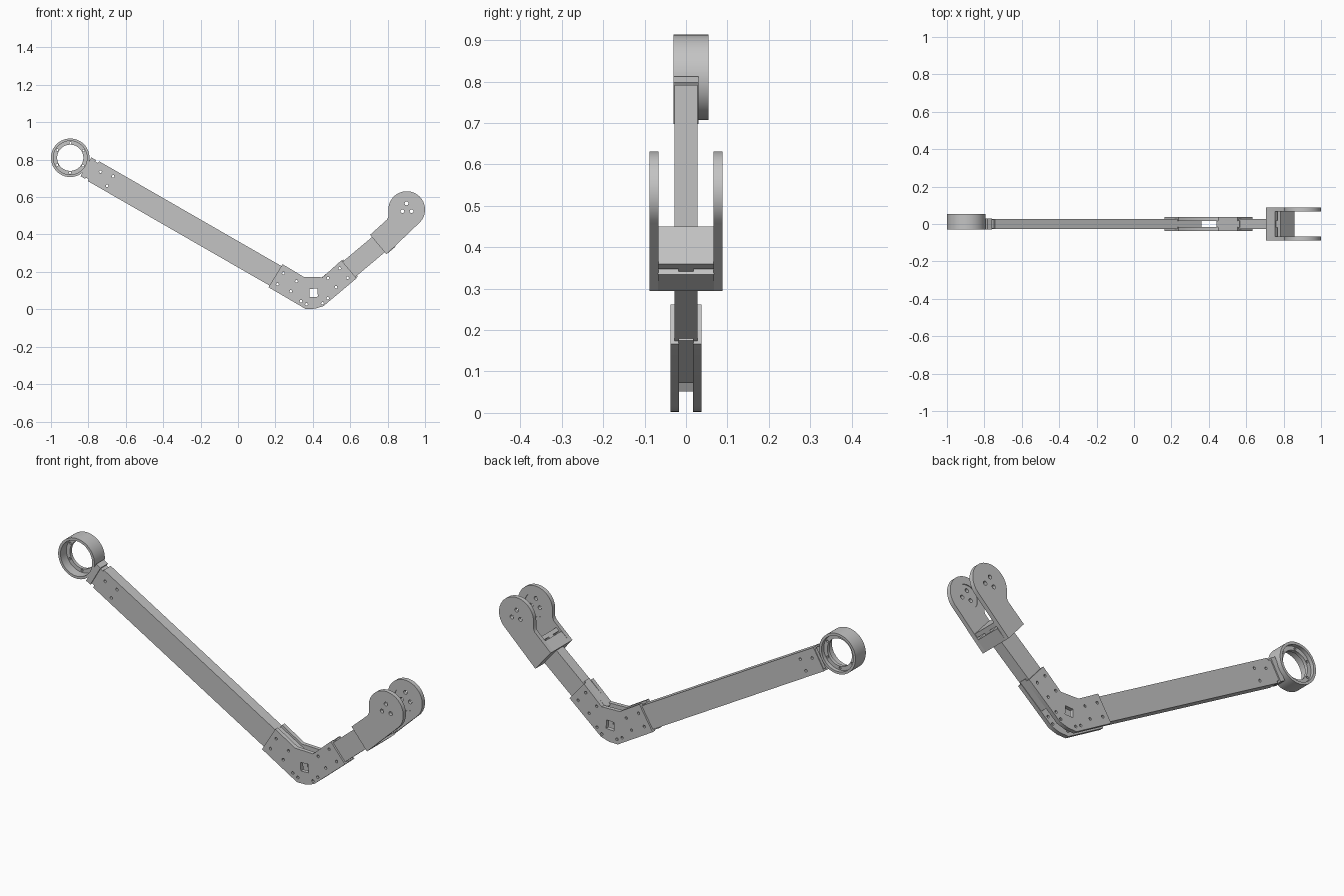
import bpy, bmesh, math
from mathutils import Vector

if "Cube" in bpy.data.objects:
    bpy.data.objects.remove(bpy.data.objects["Cube"])

grey = bpy.data.materials.new("aluminium_grey")
grey.diffuse_color = (0.55, 0.55, 0.55, 1)
grey.use_nodes = True
grey.node_tree.nodes["Principled BSDF"].inputs["Base Color"].default_value = grey.diffuse_color


def add_prism(bm, pts, y0, y1):
    """Extrude an x-z outline from y0 to y1."""
    a = [bm.verts.new((x, y0, z)) for x, z in pts]
    b = [bm.verts.new((x, y1, z)) for x, z in pts]
    n = len(pts)
    bm.faces.new(a)
    bm.faces.new(b[::-1])
    for i in range(n):
        j = (i + 1) % n
        bm.faces.new((a[j], a[i], b[i], b[j]))


def finish(name, bm):
    bmesh.ops.recalc_face_normals(bm, faces=bm.faces)
    me = bpy.data.meshes.new(name)
    bm.to_mesh(me)
    bm.free()
    ob = bpy.data.objects.new(name, me)
    bpy.context.collection.objects.link(ob)
    me.materials.append(grey)
    return ob


def prism(name, pts, y0, y1):
    bm = bmesh.new()
    add_prism(bm, pts, y0, y1)
    return finish(name, bm)


def circle(c, r, n=16, a0=0.0, a1=None):
    """Points on a circle, or on an arc when a1 is given."""
    step = 2 * math.pi / n if a1 is None else (a1 - a0) / (n - 1)
    return [(c[0] + r * math.cos(a0 + i * step), c[1] + r * math.sin(a0 + i * step))
            for i in range(n)]


def cut(ob, outlines, y0=-0.2, y1=0.2):
    """Cut a set of outlines through a part."""
    bm = bmesh.new()
    for o in outlines:
        add_prism(bm, o, y0, y1)
    tool = finish("cutter", bm)
    tool.hide_render = True
    mod = ob.modifiers.new("holes", "BOOLEAN")
    mod.operation, mod.solver, mod.object = "DIFFERENCE", "EXACT", tool
    dg = bpy.context.evaluated_depsgraph_get()
    me = bpy.data.meshes.new_from_object(ob.evaluated_get(dg))
    ob.modifiers.clear()
    ob.data = me
    bpy.data.objects.remove(tool)


def smooth(ob):
    bpy.ops.object.select_all(action="DESELECT")
    ob.select_set(True)
    bpy.context.view_layer.objects.active = ob
    bpy.ops.object.shade_smooth_by_angle(angle=math.radians(30))


class Axis:
    """Straight arm axis in the x-z plane."""
    def __init__(self, origin, deg):
        self.o = Vector(origin)
        t = math.radians(deg)
        self.d = Vector((math.cos(t), math.sin(t)))
        self.n = Vector((-self.d.y, self.d.x))

    def at(self, s, h):
        return tuple(self.o + self.d * s + self.n * h)

    def bar(self, s0, s1, h):
        return [self.at(s0, -h), self.at(s1, -h), self.at(s1, h), self.at(s0, h)]


HUB = (-0.897, 0.81)
long_axis = Axis(HUB, -29.9)
short_axis = Axis((0.594, 0.214), 40)

# Shoulder ring: lathed wall with an inner lip
profile = [(0.103, -0.03), (0.103, 0.054), (0.09, 0.054), (0.09, 0.035),
           (0.07, 0.035), (0.07, 0.018), (0.09, 0.018), (0.09, -0.03)]
bm = bmesh.new()
N = 64
rows = []
for i in range(N):
    a = 2 * math.pi * i / N
    rows.append([bm.verts.new((HUB[0] + r * math.cos(a), y, HUB[1] + r * math.sin(a)))
                 for r, y in profile])
for i in range(N):
    p, q = rows[i], rows[(i + 1) % N]
    for k in range(len(profile)):
        m = (k + 1) % len(profile)
        bm.faces.new((p[k], p[m], q[m], q[k]))
ring = finish("shoulder_ring", bm)
cut(ring, [circle(circle(HUB, 0.08, 6, 0.5)[i], 0.006, 12) for i in range(6)])
smooth(ring)

# Neck joining ring and long arm
prism("ring_neck", long_axis.bar(0.097, 0.125, 0.058), -0.03, 0.03)
prism("ring_collar", long_axis.bar(0.125, 0.147, 0.05), -0.024, 0.024)

# Long upper arm, with a thin tongue between the elbow plates
upper = prism("upper_arm", long_axis.bar(0.143, 1.268, 0.061), -0.028, 0.028)
cut(upper, [circle(p, 0.007, 12) for p in ((-0.668, 0.711), (-0.70, 0.66), (-0.735, 0.735))])
upper_tongue = prism("upper_arm_tongue", long_axis.bar(1.26, 1.418, 0.06), -0.018, 0.018)

# Short forearm and its tongue
prism("forearm", short_axis.bar(-0.002, 0.21, 0.053), -0.028, 0.028)
fore_tongue = prism("forearm_tongue", short_axis.bar(-0.15, 0.01, 0.06), -0.018, 0.018)

# Elbow plates, front and back
elbow = [(0.238, 0.241), (0.35, 0.174), (0.452, 0.171), (0.553, 0.262),
         (0.634, 0.166), (0.457, 0.017), (0.41, 0.003), (0.361, 0.002), (0.163, 0.118)]
bolts = [(0.243, 0.193), (0.211, 0.134), (0.313, 0.15), (0.283, 0.096),
         (0.337, 0.043), (0.366, 0.027), (0.481, 0.166), (0.543, 0.219),
         (0.586, 0.168), (0.524, 0.118), (0.479, 0.059), (0.452, 0.032)]
bolt_holes = [circle(b, 0.007, 12) for b in bolts]
window = circle((0.404, 0.088), 0.031, 4, math.radians(48))
for name, y in (("elbow_plate_front", -0.0275), ("elbow_plate_back", 0.0275)):
    plate = prism(name, elbow, y - 0.0105, y + 0.0105)
    cut(plate, bolt_holes + [window])
    smooth(plate)
for tongue in (upper_tongue, fore_tongue):
    cut(tongue, bolt_holes)

# Wrist fork: slab, web and crossbar between two cheeks
wrist = Axis((0.75, 0.346), 40)
prism("fork_base", wrist.bar(0, 0.063, 0.068), -0.068, 0.068)
prism("fork_web", wrist.bar(0.06, 0.075, 0.059), -0.018, 0.018)
prism("fork_crossbar", wrist.bar(0.072, 0.092, 0.059), -0.068, 0.068)

# Rounded cheeks with a shallow round seat on the inner side
C = (0.902, 0.533)
R = 0.098
cheek = [wrist.at(0, 0.068), wrist.at(0, -0.068)]
cheek += circle(C, R, 40, math.radians(-50), math.pi)
cheek += [(C[0] - R, 0.495), (C[0] - R - 0.007, 0.48)]
pins = [circle(p, 0.01, 16) for p in ((0.901, 0.566), (0.879, 0.524), (0.928, 0.524))]
for name, s in (("fork_cheek_front", -1), ("fork_cheek_back", 1)):
    part = prism(name, cheek, min(s * 0.066, s * 0.088), max(s * 0.066, s * 0.088))
    cut(part, pins)
    seat = sorted((s * 0.05, s * 0.07))
    cut(part, [circle(C, 0.06, 40)], seat[0], seat[1])
    smooth(part)
